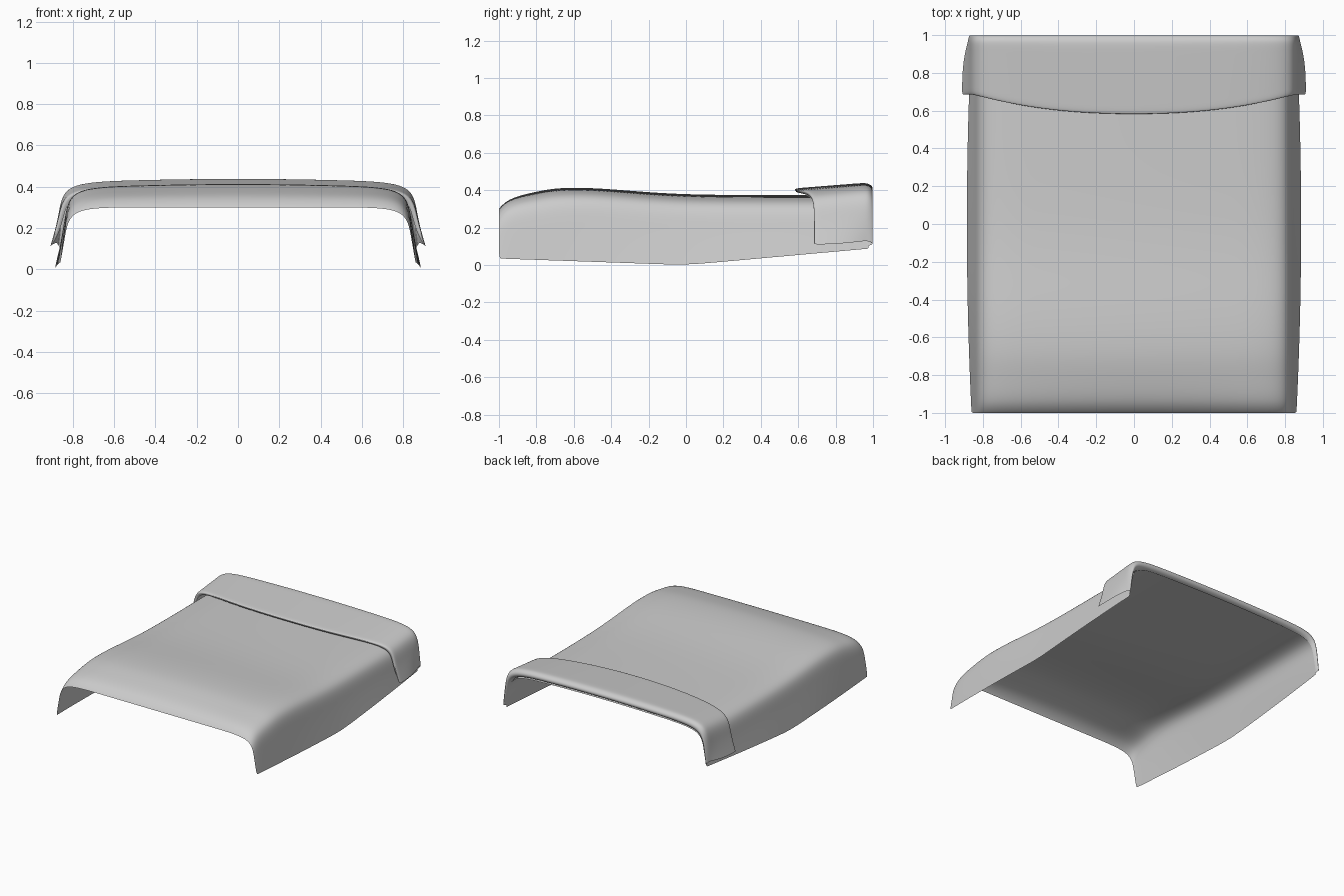
import bpy, bmesh
from math import sin, cos, pi, exp

cube = bpy.data.objects.get("Cube")
if cube:
    bpy.data.objects.remove(cube, do_unlink=True)

cloth = bpy.data.materials.new("plain grey cloth")
cloth.use_nodes = True
cloth.diffuse_color = (0.6, 0.6, 0.6, 1)
shader = cloth.node_tree.nodes["Principled BSDF"]
shader.inputs["Base Color"].default_value = cloth.diffuse_color


def half_section(top, bottom, corner, hem, crown):
    """Half of the draped cross-section, from the centre line down to the hem."""
    points = []
    for fraction in (0, 0.3, 0.6, 0.86):
        points.append((corner * fraction, top - crown * fraction ** 2))
    shoulder = top - crown
    points.append((corner, shoulder - 0.03))
    points.append((corner + 0.02, shoulder - 0.15))
    points.append((hem, bottom))
    return points


def flat_row(y, x):
    """Keep a cross-section straight across the bed."""
    return y


def bowed_row(y, x):
    """Let a cross-section bow forward in the middle, more so near the free edge."""
    nearness = max(0, 1 - y) / 0.4
    return y + 0.1 * nearness * min(1, x / 0.85) ** 2.4


def drape(name, stations, depth):
    """Skin a smooth sheet through cross-sections running front to back."""
    bm = bmesh.new()
    rows = []
    for y, *shape in stations:
        half = half_section(*shape)
        mirrored = [(-x, z) for x, z in reversed(half[1:])]
        row = [bm.verts.new((x, depth(y, abs(x)), z)) for x, z in mirrored + half]
        rows.append(row)
    for near, far in zip(rows, rows[1:]):
        for i in range(len(near) - 1):
            face = bm.faces.new((near[i], near[i + 1], far[i + 1], far[i]))
            face.smooth = True
    mesh = bpy.data.meshes.new(name)
    bm.to_mesh(mesh)
    bm.free()
    mesh.materials.append(cloth)
    obj = bpy.data.objects.new(name, mesh)
    bpy.context.collection.objects.link(obj)
    smoothing = obj.modifiers.new("smooth cloth", "SUBSURF")
    smoothing.levels = smoothing.render_levels = 3


# Main sheet: a soft swell near the front, then a rounded drop at the front edge
sheet = []
steps = 20
for i in range(steps + 1):
    y = -0.01 - 0.99 * cos(pi * i / steps)
    swell = 0.04 * exp(-((y + 0.6) / 0.4) ** 2)
    front = max(0, (-y - 0.7) / 0.3)
    top = 0.375 + swell - 0.04 * front - 0.05 * front ** 8
    bottom = y * (0.09 if y > 0 else -0.035)
    hem = 0.885 - 0.025 * y * y
    crown = 0.02 * (1 - front ** 2)
    sheet.append((y, top, bottom, 0.82, hem, crown))
drape("bed_sheet", sheet, flat_row)

# Turned-down flap: tucked free edge, rising top, then a half-round fold at the back
flap = [(0.59, 0.39, 0.13, 0.83, 0.89, 0.02)]
steps = 6
for i in range(steps):
    t = i / steps
    y = 0.57 + 0.38 * t
    flap.append((y, 0.41 + 0.03 * t, 0.11 + 0.02 * t * t, 0.85, 0.91 - 0.03 * t ** 3, 0.02))
for i in range(steps + 1):
    t = i / steps
    y = 0.95 + 0.05 * sin(pi * t)
    top = 0.41 + 0.03 * cos(pi * t)
    flap.append((y, top, 0.13 - 0.03 * t, 0.85 - 0.03 * t, 0.88 - 0.02 * t, 0.02))
drape("turned_down_flap", flap, bowed_row)
